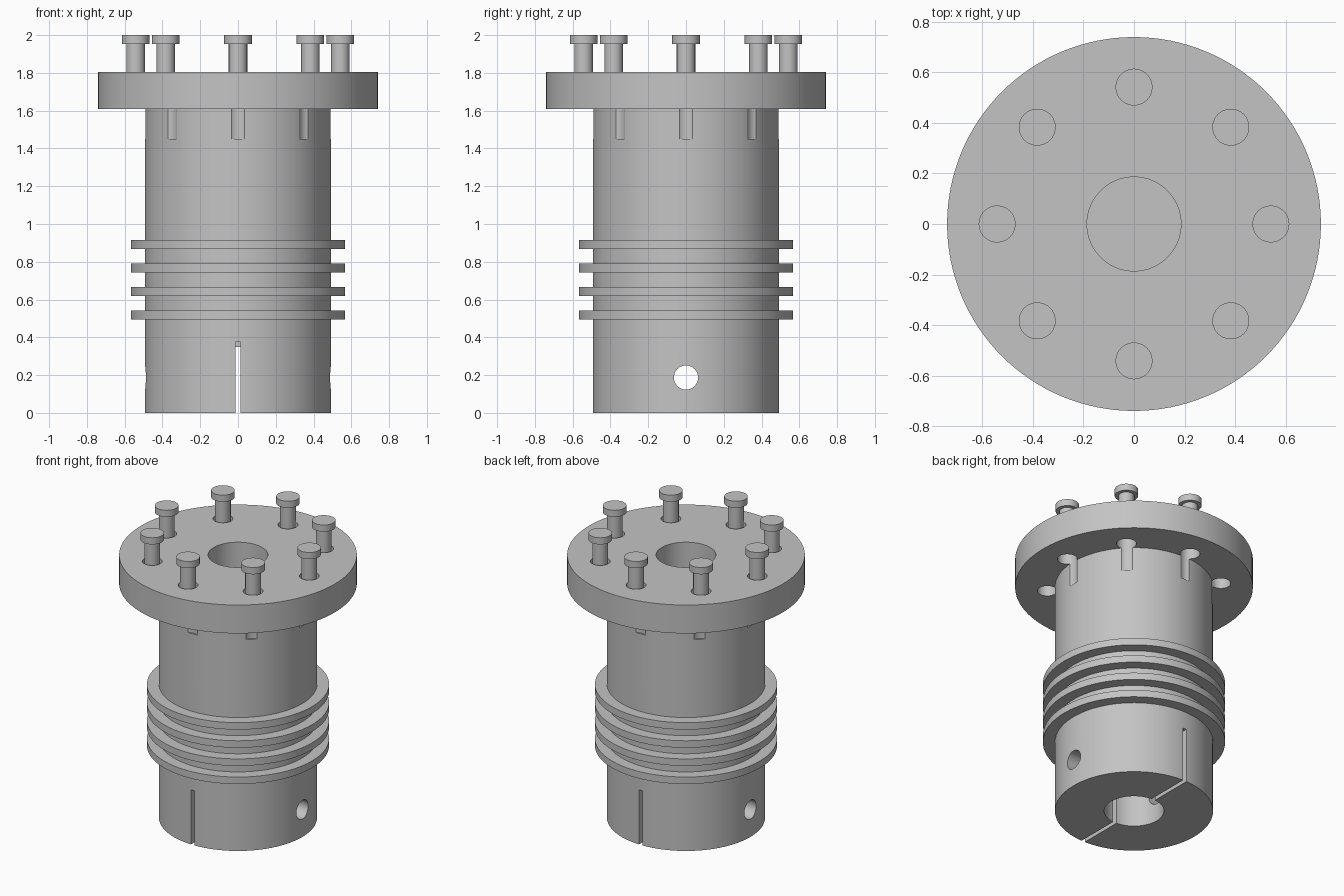
import bpy, bmesh, math
from mathutils import Matrix, Vector

old = bpy.data.objects.get("Cube")
if old:
    bpy.data.objects.remove(old, do_unlink=True)

steel = bpy.data.materials.new("plain grey")
steel.use_nodes = True
GREY = (0.55, 0.55, 0.55, 1)
steel.diffuse_color = GREY
steel.node_tree.nodes["Principled BSDF"].inputs["Base Color"].default_value = GREY


def finish(name, bm):
    bmesh.ops.recalc_face_normals(bm, faces=bm.faces)
    mesh = bpy.data.meshes.new(name)
    bm.to_mesh(mesh)
    bm.free()
    mesh.materials.append(steel)
    obj = bpy.data.objects.new(name, mesh)
    bpy.context.collection.objects.link(obj)
    return obj


def lathe(name, profile, segments):
    """Spin an (r, z) profile, starting and ending on the axis, about z."""
    bm = bmesh.new()
    verts = [bm.verts.new((r, 0, z)) for r, z in profile]
    edges = [bm.edges.new(pair) for pair in zip(verts, verts[1:])]
    bmesh.ops.spin(bm, geom=verts + edges, cent=(0, 0, 0), axis=(0, 0, 1),
                   angle=math.tau, steps=segments, use_duplicate=False)
    bmesh.ops.remove_doubles(bm, verts=bm.verts, dist=1e-5)
    return finish(name, bm)


def smooth(obj):
    bpy.ops.object.select_all(action="DESELECT")
    obj.select_set(True)
    bpy.context.view_layer.objects.active = obj
    bpy.ops.object.shade_smooth_by_angle(angle=math.radians(30))


# Hub body: blind bores at both ends, four ribs and a top flange
BODY, BORE, RIB, FLANGE = 0.492, 0.186, 0.567, 0.74
profile = [(0, 0.35), (BORE, 0.35), (BORE, 0), (BODY, 0)]
for i in range(4):
    z = 0.495 + 0.1245 * i
    profile += [(BODY, z), (RIB, z), (RIB, z + 0.048), (BODY, z + 0.048)]
profile += [(BODY, 1.61), (FLANGE, 1.61), (FLANGE, 1.805),
            (BORE, 1.805), (BORE, 1.43), (0, 1.43)]
hub = lathe("flanged_hub", profile, 128)

# Cutters: bolt holes, cross hole and two clamp slots
RING = 0.542
spots = [Vector((RING * math.cos(a), RING * math.sin(a), 0))
         for a in (math.tau * i / 8 for i in range(8))]
bm = bmesh.new()
for p in spots:
    bmesh.ops.create_cone(bm, cap_ends=True, segments=32, radius1=0.062, radius2=0.062,
                          depth=0.5, matrix=Matrix.Translation(p + Vector((0, 0, 1.7))))
holes = finish("bolt_hole_cutter", bm)

bm = bmesh.new()
bmesh.ops.create_cone(bm, cap_ends=True, segments=48, radius1=0.064, radius2=0.064, depth=1.4,
                      matrix=Matrix.Translation((0, 0, 0.187)) @ Matrix.Rotation(math.pi / 2, 4, "Y"))
cross = finish("cross_hole_cutter", bm)

bm = bmesh.new()
for side in (-1, 1):
    bmesh.ops.create_cube(bm, size=1, matrix=Matrix.Translation((0, side * 0.39, 0.1375))
                          @ Matrix.Diagonal((0.026, 0.42, 0.475, 1)))
slots = finish("clamp_slot_cutter", bm)

for cutter in (holes, cross, slots):
    mod = hub.modifiers.new(cutter.name, "BOOLEAN")
    mod.operation = "DIFFERENCE"
    mod.solver = "EXACT"
    mod.object = cutter
    bpy.context.view_layer.objects.active = hub
    bpy.ops.object.modifier_apply(modifier=mod.name)
    bpy.data.objects.remove(cutter, do_unlink=True)
smooth(hub)

# Raised bolts around the flange
bolt_profile = [(0, 1.76), (0.049, 1.76), (0.049, 1.954), (0.073, 1.954), (0.073, 2), (0, 2)]
bolt = lathe("bolt_1", bolt_profile, 40)
smooth(bolt)
bolt.location = spots[0]
for i, p in enumerate(spots[1:], 2):
    twin = bolt.copy()
    twin.name = f"bolt_{i}"
    twin.location = p
    bpy.context.collection.objects.link(twin)
